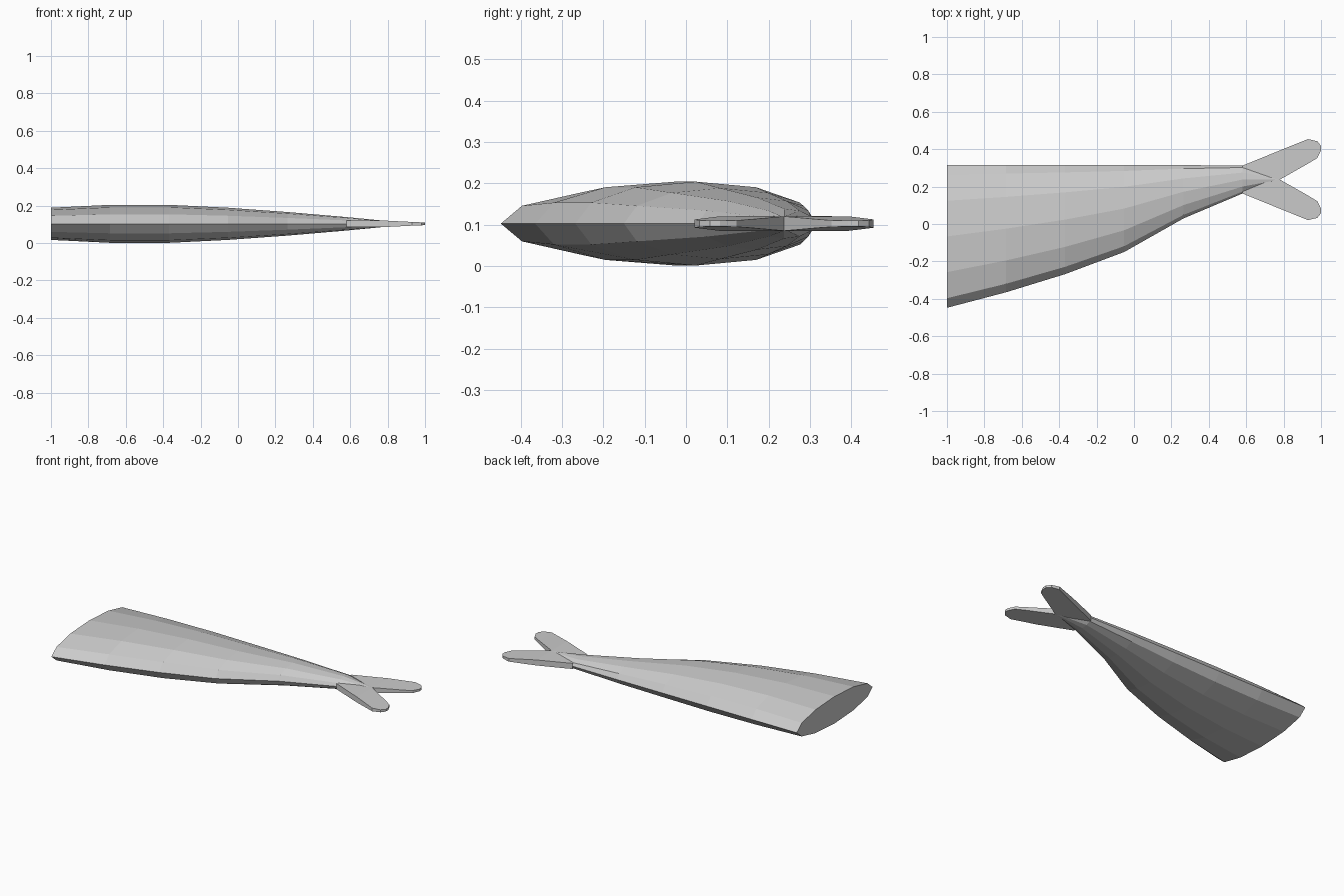
import bpy, bmesh
from math import sin, cos, pi

if "Cube" in bpy.data.objects:
    bpy.data.objects.remove(bpy.data.objects["Cube"])

ZC = 0.1025      # height of the mid plane
TAIL_Y = 0.2375  # centre line of the tail


def loft(name, rings, cap_start=False, cap_end=False, drop_centre=False):
    bm = bmesh.new()
    rows = [[bm.verts.new(p) for p in ring] for ring in rings]
    n = len(rows[0])
    for a, b in zip(rows, rows[1:]):
        for i in range(n):
            quad = (a[i], a[(i + 1) % n], b[(i + 1) % n], b[i])
            if drop_centre and all(abs(v.co.y) < 1e-5 for v in quad):
                continue
            bm.faces.new(quad)
    if cap_start:
        bm.faces.new(rows[0][::-1])
    if cap_end:
        bm.faces.new(rows[-1])
    bmesh.ops.recalc_face_normals(bm, faces=bm.faces[:])
    mesh = bpy.data.meshes.new(name)
    bm.to_mesh(mesh)
    bm.free()
    obj = bpy.data.objects.new(name, mesh)
    bpy.context.collection.objects.link(obj)
    return obj


def oval(x, y0, y1, h):
    yc, r = (y0 + y1) / 2, (y1 - y0) / 2
    return [(x, yc + r * cos(i * pi / 6), ZC + h * sin(i * pi / 6)) for i in range(12)]


# Body: twelve-sided oval sections (x, low y, high y, half height)
sections = [(-1, -0.448, 0.315, 0.086), (-0.684, -0.365, 0.315, 0.1015),
            (-0.368, -0.268, 0.315, 0.1015), (-0.053, -0.15, 0.315, 0.086),
            (0.265, 0.03, 0.315, 0.063), (0.58, 0.163, 0.312, 0.036),
            (0.775, 0.235, 0.24, 0.0172)]
loft("body", [oval(*s) for s in sections], cap_start=True, cap_end=True)

# Forked tail: one lobe (x, inner y, outer y, half thickness), mirrored
lobe = [(0.58, 0, 0.0745, 0.018), (0.78, 0, 0.156, 0.0175),
        (0.93, 0.085, 0.2165, 0.010), (0.98, 0.115, 0.205, 0.008),
        (1.0, 0.155, 0.18, 0.007)]
tail = loft("tail", [[(x, a, -t), (x, b, -t), (x, b, t), (x, a, t)] for x, a, b, t in lobe],
            cap_end=True, drop_centre=True)
tail.location = (0, TAIL_Y, ZC)
mirror = tail.modifiers.new("Mirror", 'MIRROR')
mirror.use_axis = (False, True, False)
mirror.use_clip = True
